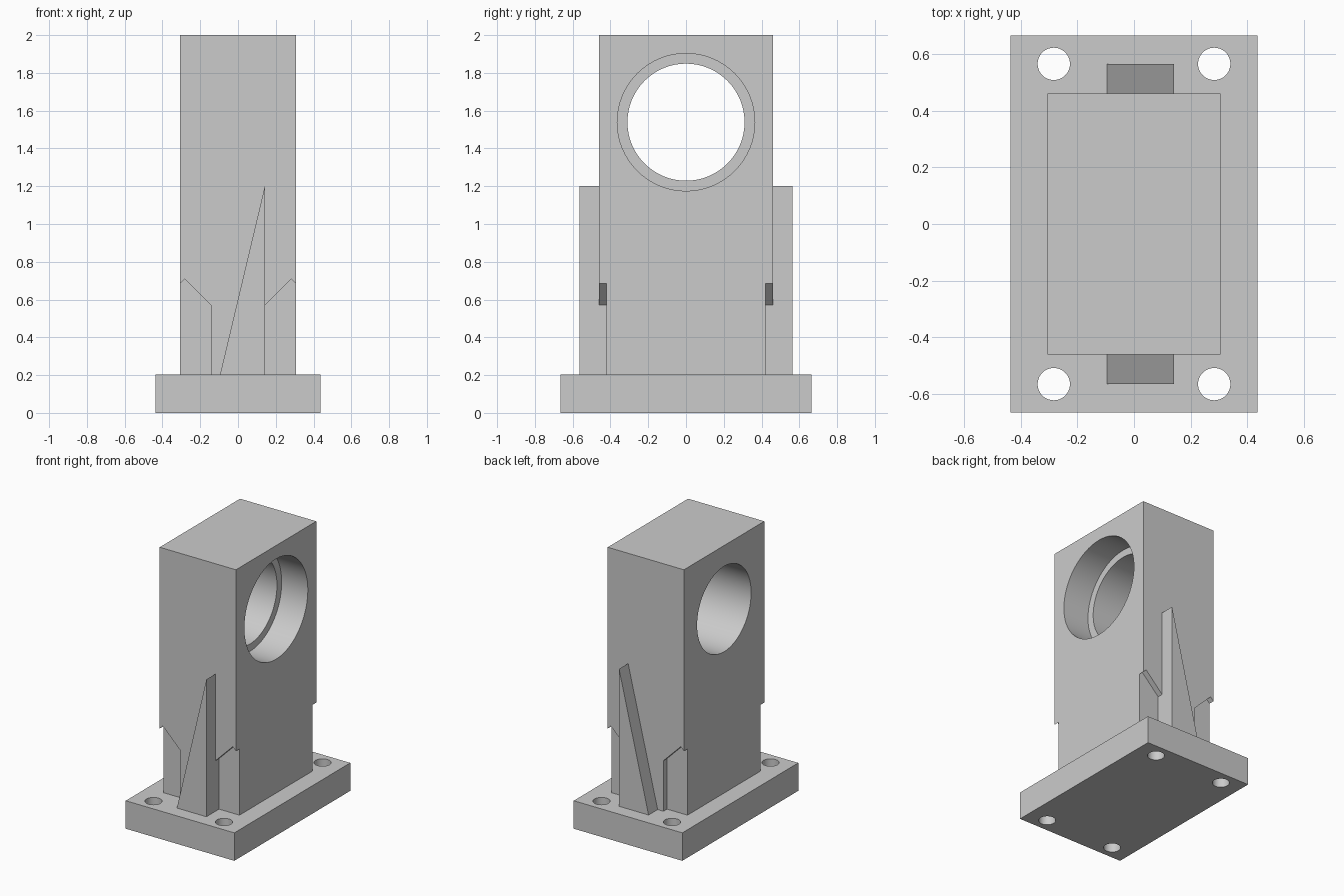
import bpy
import bmesh
import math
from mathutils import Matrix

cube = bpy.data.objects.get("Cube")
if cube:
    bpy.data.objects.remove(cube, do_unlink=True)

grey = bpy.data.materials.new("machined_grey")
grey.use_nodes = True
colour = (0.6, 0.6, 0.6, 1)
grey.diffuse_color = colour
grey.node_tree.nodes["Principled BSDF"].inputs["Base Color"].default_value = colour

BASE_X, BASE_Y, BASE_TOP = 0.436, 0.665, 0.203
BODY_X, BODY_Y, TOP = 0.306, 0.461, 2.0
RIB_Y, RIB_TOP, RIB_SIDE = 0.565, 1.2, 0.142
BORE_Z = 1.539


def finish(name, bm):
    bmesh.ops.recalc_face_normals(bm, faces=bm.faces)
    mesh = bpy.data.meshes.new(name)
    bm.to_mesh(mesh)
    bm.free()
    mesh.materials.append(grey)
    obj = bpy.data.objects.new(name, mesh)
    bpy.context.collection.objects.link(obj)
    return obj


def box(name, x, y, z0, z1):
    bm = bmesh.new()
    bmesh.ops.create_cube(bm, size=1, matrix=Matrix.Translation((0, 0, (z0 + z1) / 2))
                          @ Matrix.Diagonal((2 * x, 2 * y, z1 - z0, 1)))
    return finish(name, bm)


def prism(name, profile, y0, y1):
    """Extrude an x-z profile along y."""
    bm = bmesh.new()
    face = bm.faces.new([bm.verts.new((x, y0, z)) for x, z in profile])
    new = bmesh.ops.extrude_face_region(bm, geom=[face])["geom"]
    bmesh.ops.translate(bm, vec=(0, y1 - y0, 0),
                        verts=[v for v in new if isinstance(v, bmesh.types.BMVert)])
    return finish(name, bm)


def cylinder(name, radius, depth, centre, along_x=False):
    bm = bmesh.new()
    turn = Matrix.Rotation(math.pi / 2 if along_x else 0, 4, "Y")
    bmesh.ops.create_cone(bm, cap_ends=True, segments=64, radius1=radius, radius2=radius,
                          depth=depth, matrix=Matrix.Translation(centre) @ turn)
    return finish(name, bm)


def cut(target, cutters):
    """Apply the cuts, remove the cutters and smooth the bores."""
    for cutter in cutters:
        mod = target.modifiers.new("cut", "BOOLEAN")
        mod.operation, mod.solver, mod.object = "DIFFERENCE", "EXACT", cutter
    depsgraph = bpy.context.evaluated_depsgraph_get()
    mesh = bpy.data.meshes.new_from_object(target.evaluated_get(depsgraph))
    target.modifiers.clear()
    target.data = mesh
    for cutter in cutters:
        bpy.data.objects.remove(cutter, do_unlink=True)
    bpy.ops.object.select_all(action="DESELECT")
    target.select_set(True)
    bpy.context.view_layer.objects.active = target
    bpy.ops.object.shade_smooth_by_angle(angle=math.radians(30))


# Base plate with four bolt holes
base = box("base_plate", BASE_X, BASE_Y, 0, BASE_TOP)
cut(base, [cylinder("bolt_hole_cutter", 0.057, 1, (sx * 0.283, sy * 0.565, 0.1))
           for sx in (-1, 1) for sy in (-1, 1)])

# Upright block: stepped bore, wider on one side, and four corner recesses
body = box("upright_block", BODY_X, BODY_Y, BASE_TOP, TOP)
cutters = [cylinder("through_bore_cutter", 0.31, 2, (0, 0, BORE_Z), True),
           cylinder("counterbore_cutter", 0.364, 0.4, (BODY_X - 0.21 + 0.2, 0, BORE_Z), True)]
recess = [(RIB_SIDE, 0.1), (RIB_SIDE, 0.57), (0.281, 0.709), (0.35, 0.64), (0.35, 0.1)]
for sx in (-1, 1):
    for sy in (-1, 1):
        cutters.append(prism("recess_cutter", [(sx * x, z) for x, z in recess],
                             sy * 0.42, sy * 0.5))
cut(body, cutters)

# Triangular support ribs, front and back
rib = [(-0.095, BASE_TOP), (RIB_SIDE, BASE_TOP), (RIB_SIDE, RIB_TOP)]
for name, side in (("front_rib", -1), ("back_rib", 1)):
    prism(name, rib, side * BODY_Y, side * RIB_Y)
